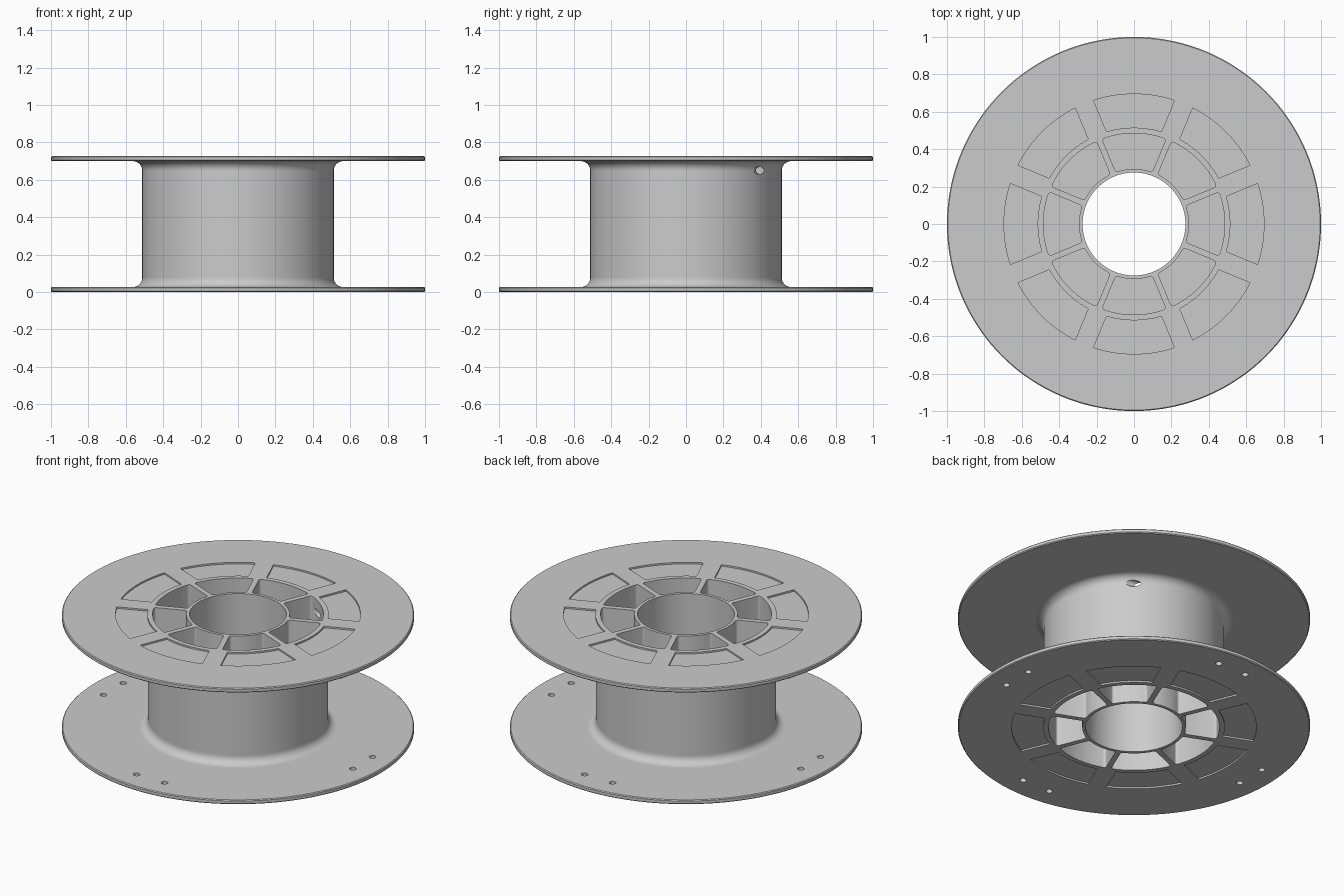
import bpy, bmesh, math
from math import radians, sin, cos, asin, pi
from mathutils import Matrix, Vector

cube = bpy.data.objects.get("Cube")
if cube:
    bpy.data.objects.remove(cube, do_unlink=True)

HEIGHT, FLANGE = 0.727, 0.027
BORE_R, CORE_R, RIM_R = 0.275, 0.512, 1.0
FILLET, CHAMFER = 0.05, 0.005
SECTORS = 8

grey = bpy.data.materials.new("light_grey_plastic")
grey.use_nodes = True
colour = (0.6, 0.6, 0.6, 1)
grey.diffuse_color = colour
grey.node_tree.nodes["Principled BSDF"].inputs["Base Color"].default_value = colour


def make_object(name, bm):
    bmesh.ops.recalc_face_normals(bm, faces=bm.faces[:])
    mesh = bpy.data.meshes.new(name)
    bm.to_mesh(mesh)
    bm.free()
    mesh.materials.append(grey)
    obj = bpy.data.objects.new(name, mesh)
    bpy.context.collection.objects.link(obj)
    return obj


def lower_profile():
    """Lower half of the cross-section, from the bore out to the core wall."""
    pts = [(BORE_R, 0), (RIM_R - CHAMFER, 0), (RIM_R, CHAMFER),
           (RIM_R, FLANGE - CHAMFER), (RIM_R - CHAMFER, FLANGE),
           (CORE_R + FILLET + 0.005, FLANGE)]
    for i in range(9):
        a = pi / 2 * i / 8
        pts.append((CORE_R + FILLET * (1 - sin(a)), FLANGE + FILLET * (1 - cos(a))))
    pts.append((CORE_R, FLANGE + FILLET + 0.005))
    return pts


def revolve(points, steps=144):
    bm = bmesh.new()
    verts = [bm.verts.new((r, 0, z)) for r, z in points]
    edges = [bm.edges.new((v, verts[i - 1])) for i, v in enumerate(verts)]
    bmesh.ops.spin(bm, geom=verts + edges, cent=(0, 0, 0), axis=(0, 0, 1),
                   angle=2 * pi, steps=steps, use_merge=True)
    bmesh.ops.remove_doubles(bm, verts=bm.verts[:], dist=1e-5)
    return bm


def add_sector(bm, centre, r0, r1, gap, z0, z1, rounding=0, n=14):
    """Prism between two radii whose sides leave a spoke of constant width."""
    outline = []
    for r, way in ((r0, 1), (r1, -1)):
        half = pi / SECTORS - asin(gap / r)
        for i in range(n + 1):
            a = centre + way * half * (2 * i / n - 1)
            outline.append((r * cos(a), r * sin(a)))
    low = [bm.verts.new((x, y, z0)) for x, y in outline]
    high = [bm.verts.new((x, y, z1)) for x, y in outline]
    bm.faces.new(low[::-1])
    bm.faces.new(high)
    for i in range(len(low)):
        bm.faces.new((low[i - 1], low[i], high[i], high[i - 1]))
    if rounding:
        corners = [bm.edges.get((low[k], high[k])) for k in (0, n, n + 1, 2 * n + 1)]
        bmesh.ops.bevel(bm, geom=corners, offset=rounding, segments=4,
                        profile=0.5, affect='EDGES', clamp_overlap=True)


def add_rod(bm, centre, direction, radius, length):
    turn = Vector(direction).to_track_quat('Z', 'Y').to_matrix().to_4x4()
    bmesh.ops.create_cone(bm, cap_ends=True, segments=24, radius1=radius,
                          radius2=radius, depth=length,
                          matrix=Matrix.Translation(centre) @ turn)


# Spool body: two flanges, filleted core and bore in one turned profile
lower = lower_profile()
upper = [(r, HEIGHT - z) for r, z in reversed(lower)]
spool = make_object("spool_body", revolve(lower + upper))

# Deep core pockets, shallow flange recesses and paired flange holes
cuts = bmesh.new()
MID, WEB, RECESS, OVER = HEIGHT / 2, 0.012, 0.01, 0.05
for k in range(SECTORS):
    a = 2 * pi * k / SECTORS
    add_sector(cuts, a, 0.294, 0.485, 0.016, MID + WEB, HEIGHT + OVER, 0.02)
    add_sector(cuts, a, 0.294, 0.485, 0.016, -OVER, MID - WEB, 0.02)
    add_sector(cuts, a, 0.515, 0.695, 0.053, HEIGHT - RECESS, HEIGHT + OVER)
    add_sector(cuts, a, 0.515, 0.695, 0.053, -OVER, RECESS)
for quarter in range(4):
    for side in (-1, 1):
        a = quarter * pi / 2 + side * radians(6.4)
        add_rod(cuts, (0.87 * cos(a), 0.87 * sin(a), 0), (0, 0, 1), 0.019, 0.12)
pocket_cutter = make_object("pocket_cutter", cuts)

# Slanted thread hole through the core wall
slot = bmesh.new()
a, lean = radians(52), radians(-11)
axis = Vector((cos(lean), sin(lean), 0))
wall = Vector((0.5 * cos(a), 0.5 * sin(a), 0.65))
add_rod(slot, wall + axis * 0.03, axis, 0.02, 0.24)
thread_cutter = make_object("thread_hole_cutter", slot)

bpy.ops.object.select_all(action='DESELECT')
bpy.context.view_layer.objects.active = spool
spool.select_set(True)
for cutter in (pocket_cutter, thread_cutter):
    cutter.hide_render = True
    mod = spool.modifiers.new(cutter.name, 'BOOLEAN')
    mod.operation = 'DIFFERENCE'
    mod.solver = 'EXACT'
    mod.object = cutter
    bpy.ops.object.modifier_apply(modifier=mod.name)
    bpy.data.objects.remove(cutter, do_unlink=True)

bpy.ops.object.shade_smooth_by_angle(angle=radians(30))
